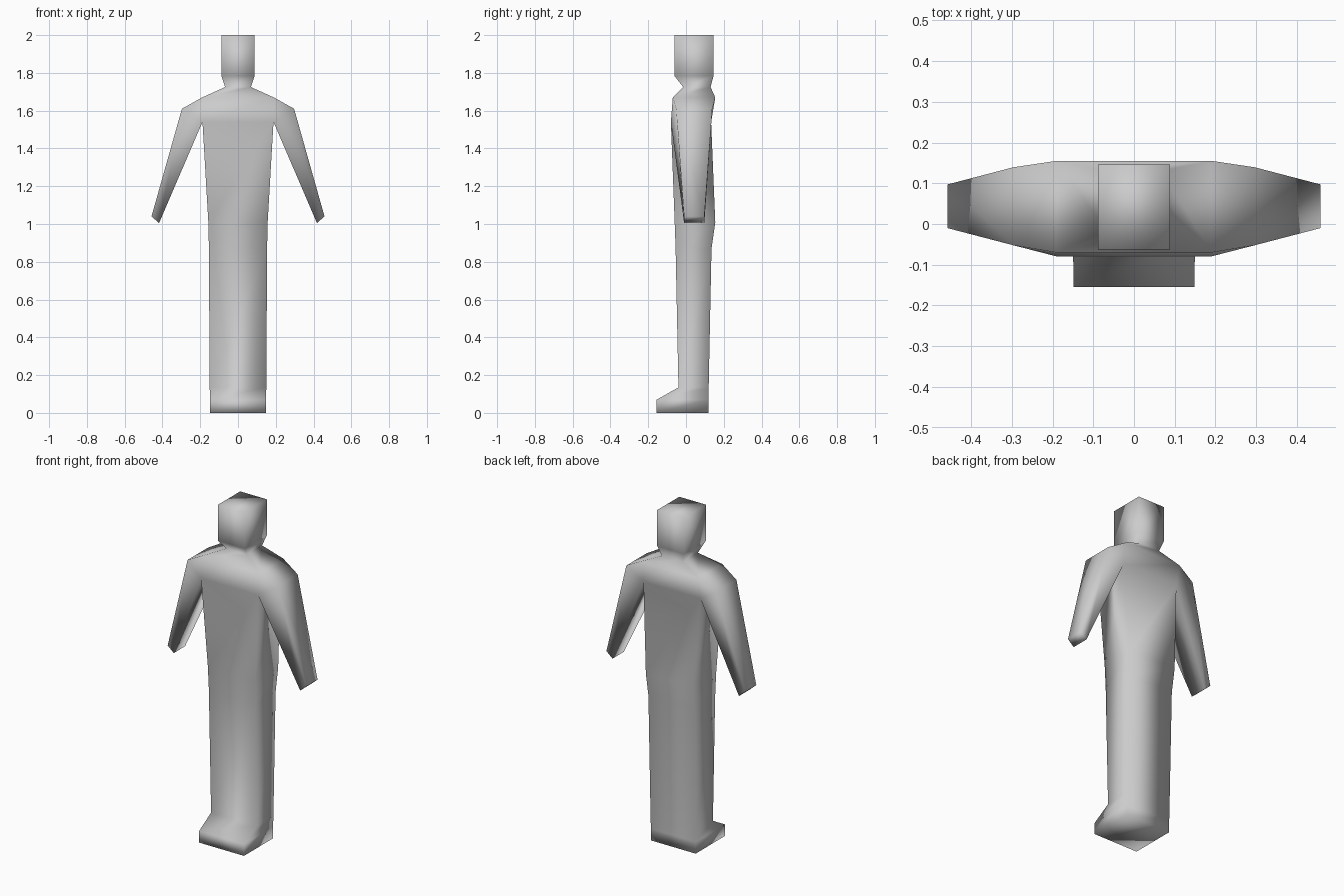
import bpy, bmesh

if "Cube" in bpy.data.objects:
    bpy.data.objects.remove(bpy.data.objects["Cube"])

bm = bmesh.new()


def ring(hw, front, back, zf, zb=None):
    """Four-corner body section: front-left, front-right, back-right, back-left."""
    zb = zf if zb is None else zb
    return [bm.verts.new(c) for c in
            ((-hw, front, zf), (hw, front, zf), (hw, back, zb), (-hw, back, zb))]


# Body sections from soles to crown: half width, front y, back y, z
sections = [
    (.148, -.155, .12, 0), (.148, -.155, .12, .07), (.150, -.04, .12, .135),
    (.154, -.055, .135, .87), (.157, -.06, .155, 1.01), (.188, -.08, .133, 1.54),
    (.190, -.07, .155, 1.67), (.068, -.015, .13, 1.725),
    (.088, -.062, .146, 1.785), (.088, -.062, .146, 2.0),
]
rings = [ring(*s) for s in sections]
ARMPIT = 5
bm.faces.new(rings[0][::-1])
bm.faces.new(rings[-1])
for n, (lo, hi) in enumerate(zip(rings, rings[1:])):
    for i in range(4):
        if n == ARMPIT and i in (1, 3):
            continue  # openings for the arms
        j = (i + 1) % 4
        bm.faces.new((lo[i], lo[j], hi[j], hi[i]))

# Arms, grown out of the shoulder openings
pit, top = rings[ARMPIT], rings[ARMPIT + 1]
for s, f, b in ((1, 1, 2), (-1, 0, 3)):
    def pair(x, yf, yb, z):
        return [bm.verts.new((s * x, y, z)) for y in (yf, yb)]
    outer = pair(.297, -.052, .139, 1.61)
    hand_out = pair(.458, -.01, .097, 1.04)
    hand_in = pair(.418, -.01, .097, 1.005)
    up, low = (top[f], top[b]), (pit[f], pit[b])
    for a, c in ((up, outer), (outer, hand_out), (hand_out, hand_in), (hand_in, low)):
        bm.faces.new((a[0], a[1], c[1], c[0]))
    for k in (0, 1):
        bm.faces.new((up[k], outer[k], low[k]))
        bm.faces.new((outer[k], hand_out[k], hand_in[k], low[k]))

bmesh.ops.recalc_face_normals(bm, faces=bm.faces[:])
for face in bm.faces:
    face.smooth = True

mesh = bpy.data.meshes.new("standing_figure")
bm.to_mesh(mesh)
bm.free()
bpy.context.collection.objects.link(bpy.data.objects.new("standing_figure", mesh))
